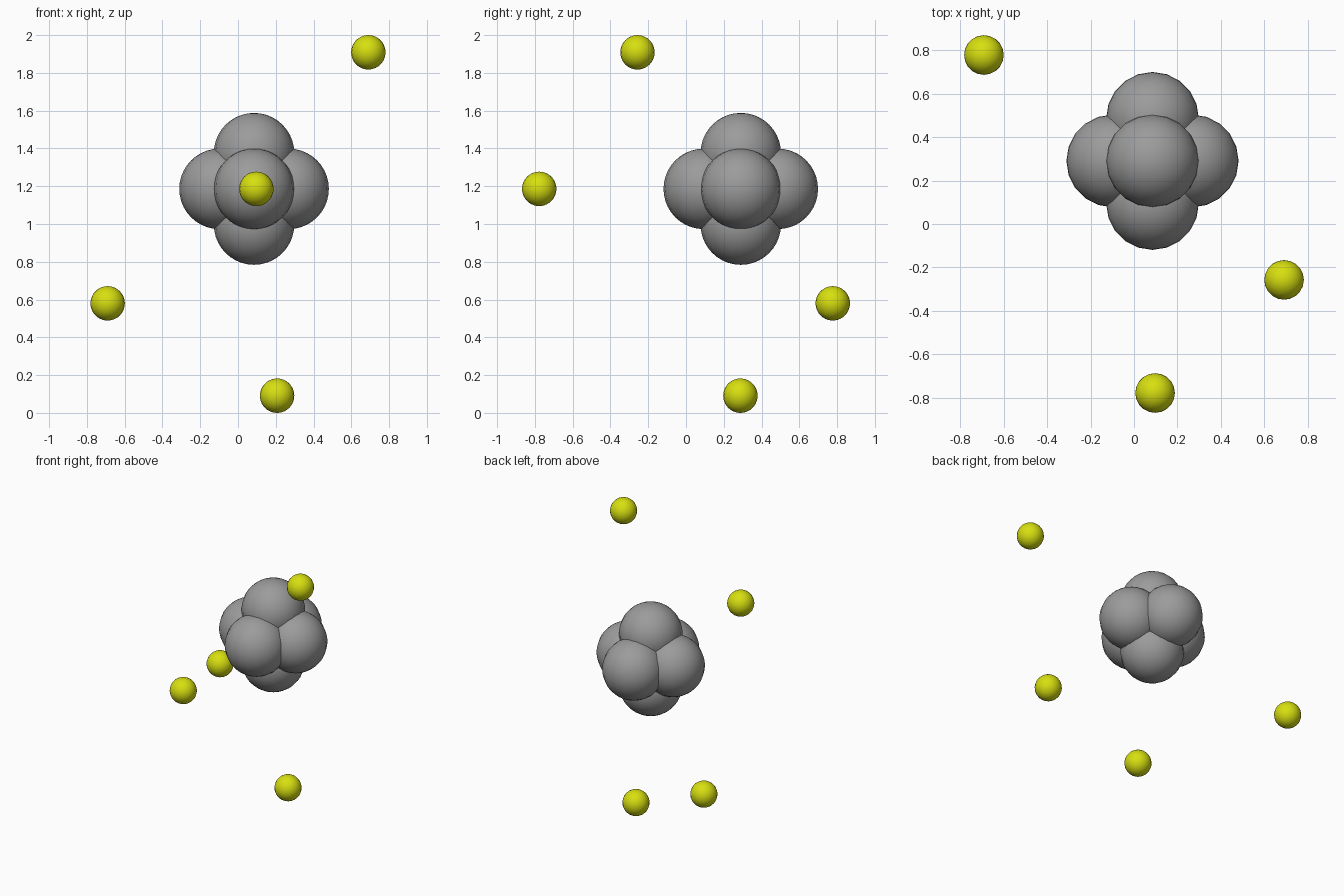
import bpy

if "Cube" in bpy.data.objects:
    bpy.data.objects.remove(bpy.data.objects["Cube"])


def material(name, rgb):
    m = bpy.data.materials.new(name)
    m.diffuse_color = (*rgb, 1.0)
    m.use_nodes = True
    m.node_tree.nodes["Principled BSDF"].inputs["Base Color"].default_value = m.diffuse_color
    return m


def ball(name, centre, radius, mat):
    bpy.ops.mesh.primitive_uv_sphere_add(segments=20, ring_count=20, radius=radius, location=centre)
    ob = bpy.context.object
    ob.name = name
    ob.data.materials.append(mat)
    bpy.ops.object.shade_smooth()


grey = material("grey", (0.33, 0.33, 0.33))
yellow = material("yellow", (0.68, 0.74, 0.005))

# Central cluster: six overlapping balls, one pair along each axis
CENTRE = (0.085, 0.29, 1.186)
OFFSETS = (0.183, 0.196, 0.189)
for axis, label in enumerate("xyz"):
    for sign, side in ((-1, "minus"), (1, "plus")):
        p = list(CENTRE)
        p[axis] += sign * OFFSETS[axis]
        ball(f"core_ball_{label}_{side}", p, 0.213, grey)

# Small outer balls scattered around the cluster
for i, p in enumerate([(0.69, -0.257, 1.909), (-0.69, 0.777, 0.58),
                       (0.207, 0.288, 0.091), (0.097, -0.777, 1.186)]):
    ball(f"outer_ball_{i + 1}", p, 0.091, yellow)
